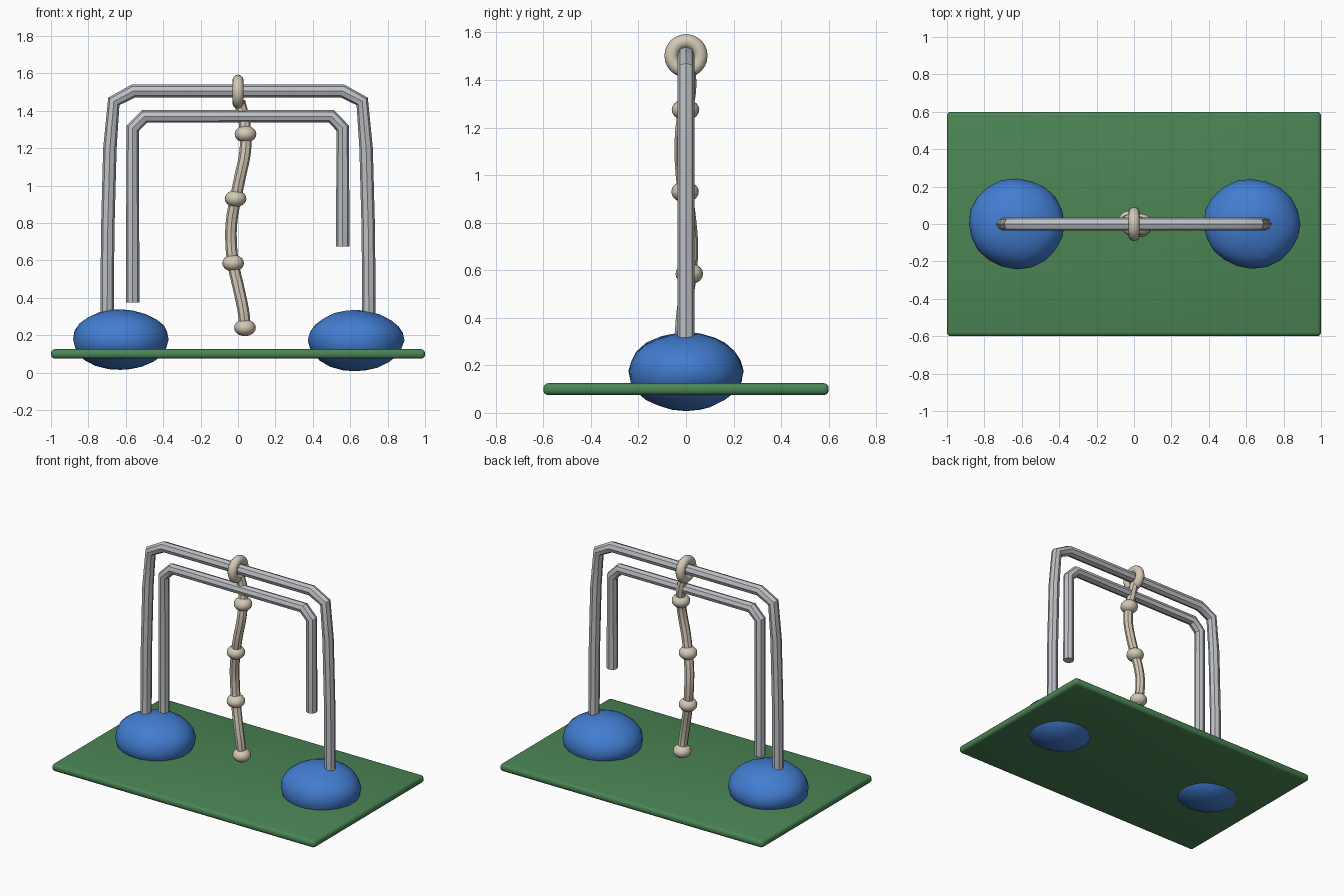
import bpy, math

if "Cube" in bpy.data.objects:
    bpy.data.objects.remove(bpy.data.objects["Cube"])

def material(name, rgb):
    m = bpy.data.materials.new(name)
    m.diffuse_color = (*rgb, 1)
    m.use_nodes = True
    m.node_tree.nodes["Principled BSDF"].inputs["Base Color"].default_value = m.diffuse_color
    return m

GREEN = material("green", (0.07, 0.235, 0.09))
BLUE = material("blue", (0.055, 0.205, 0.64))
GREY = material("light grey", (0.51, 0.53, 0.56))
BEIGE = material("beige", (0.65, 0.58, 0.46))

def finish(name, mat, angle=35):
    ob = bpy.context.object
    ob.name = name
    ob.data.materials.clear()
    ob.data.materials.append(mat)
    bpy.ops.object.shade_smooth_by_angle(angle=math.radians(angle))
    return ob

def tube(name, points, radius, mat, smooth_path=False):
    cu = bpy.data.curves.new(name, 'CURVE')
    cu.dimensions = '3D'
    cu.bevel_depth = radius
    cu.bevel_resolution = 2
    cu.resolution_u = 4
    cu.use_fill_caps = True
    if smooth_path:
        sp = cu.splines.new('BEZIER')
        sp.bezier_points.add(len(points) - 1)
        for bp, p in zip(sp.bezier_points, points):
            bp.co = p
            bp.handle_left_type = bp.handle_right_type = 'AUTO'
    else:
        sp = cu.splines.new('POLY')
        sp.points.add(len(points) - 1)
        for pt, p in zip(sp.points, points):
            pt.co = (*p, 1)
    ob = bpy.data.objects.new(name, cu)
    bpy.context.collection.objects.link(ob)
    bpy.ops.object.select_all(action='DESELECT')
    ob.select_set(True)
    bpy.context.view_layer.objects.active = ob
    bpy.ops.object.convert(target='MESH')
    return finish(name, mat)

# Base board with rounded rim
bpy.ops.mesh.primitive_cube_add(size=1, location=(0, 0, 0.1))
board = bpy.context.object
board.scale = (2.0, 1.2, 0.05)
bpy.ops.object.transform_apply(location=False, rotation=False, scale=True)
bev = board.modifiers.new("rim", 'BEVEL')
bev.width, bev.segments = 0.02, 3
bpy.ops.object.modifier_apply(modifier="rim")
finish("base_board", GREEN)

# Lumpy mounds at both ends, poking through the board
for side, x, z in (("left", -0.628, 0.177), ("right", 0.63, 0.172)):
    bpy.ops.mesh.primitive_ico_sphere_add(subdivisions=3, radius=1, location=(x, 0, z))
    ob = bpy.context.object
    for v in ob.data.vertices:
        a, b, c = v.co
        lump = math.sin(4 * a + 5 * x) * math.cos(5 * b + 1) + 0.7 * math.sin(6 * c + 3 * b + x)
        r = 1 + 0.015 * lump
        v.co = (a * r * 0.257, b * r * 0.241, c * r * 0.163)
    finish(side + "_mound", BLUE, 30)

# Outer bar: slightly leaning legs and chamfered corners
half = [(-0.70, 0.25), (-0.697, 0.75), (-0.685, 1.2), (-0.664, 1.45), (-0.56, 1.505)]
path = half + [(-x, z) for x, z in reversed(half)]
tube("outer_bar", [(x, 0, z) for x, z in path], 0.036, GREY)

# Inner bar: hanging ends of unequal length
path = [(-0.563, 0.375), (-0.563, 1.307), (-0.50, 1.37),
        (0.50, 1.37), (0.56, 1.307), (0.56, 0.675)]
tube("inner_bar", [(x, 0, z) for x, z in path], 0.036, GREY)

# Ring looped over the outer bar
bpy.ops.mesh.primitive_torus_add(major_radius=0.061, minor_radius=0.03, major_segments=24,
                                 minor_segments=12, location=(0, 0, 1.502),
                                 rotation=(0, math.pi / 2, 0))
finish("rope_ring", BEIGE)

# Wavy hanging rope
rope = [(0.008, 0.01, 1.45), (0.03, 0.012, 1.36), (0.04, -0.002, 1.275), (0.038, -0.015, 1.18),
        (0.012, -0.016, 1.05), (-0.013, -0.004, 0.93), (-0.034, 0.012, 0.81),
        (-0.037, 0.02, 0.70), (-0.026, 0.014, 0.585), (0.008, -0.008, 0.43),
        (0.03, -0.016, 0.32), (0.037, -0.012, 0.24)]
tube("rope", rope, 0.031, BEIGE, True)

# Knots along the rope
for i in (2, 5, 8, 11):
    bpy.ops.mesh.primitive_uv_sphere_add(segments=16, ring_count=10, radius=1, location=rope[i])
    bpy.context.object.scale = (0.058, 0.058, 0.045)
    finish("rope_knot", BEIGE)
